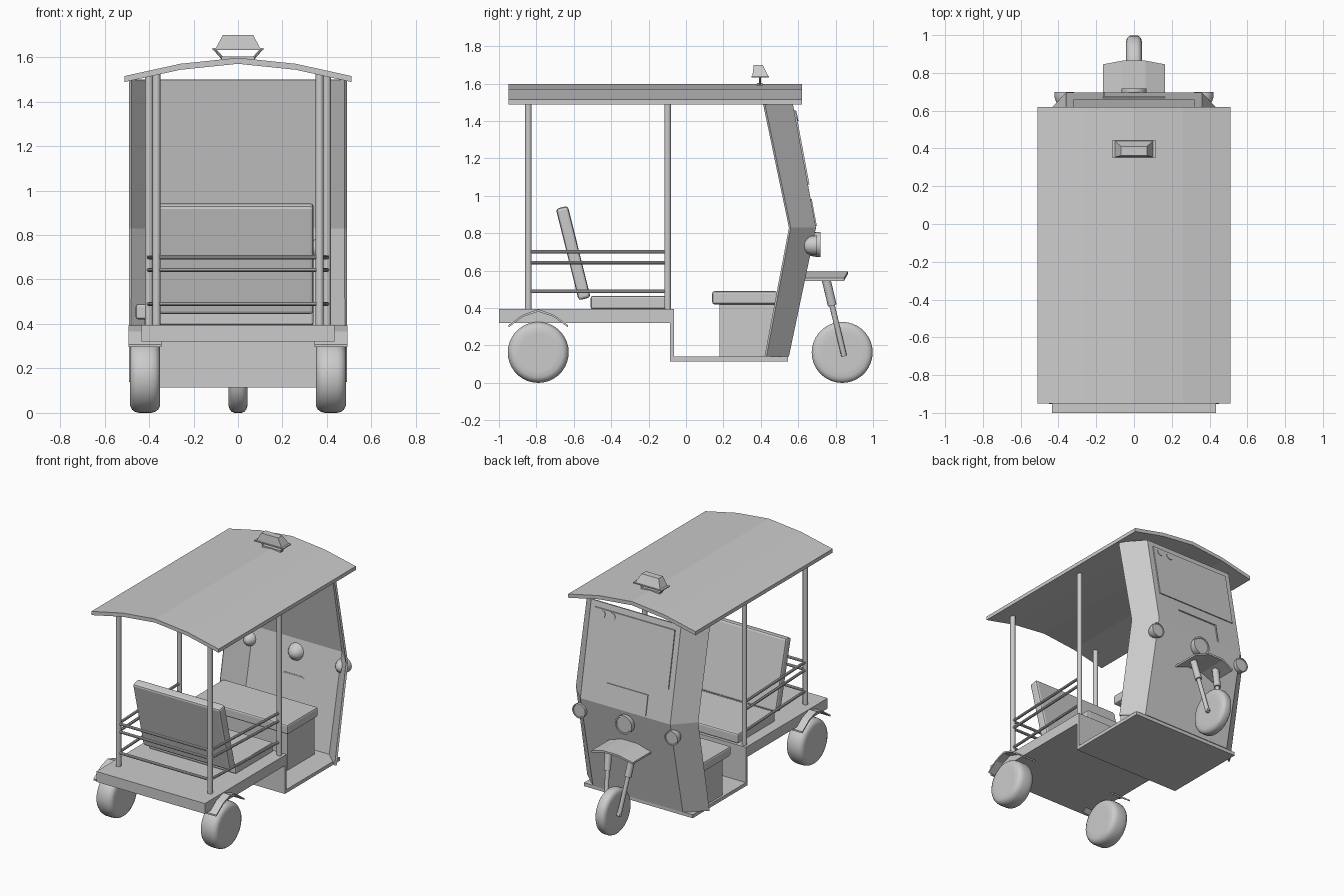
import bpy, bmesh, math
from mathutils import Vector

if "Cube" in bpy.data.objects:
    bpy.data.objects.remove(bpy.data.objects["Cube"])


def make(name, verts, faces, recalc=True):
    bm = bmesh.new()
    vs = [bm.verts.new(v) for v in verts]
    for f in faces:
        bm.faces.new([vs[i] for i in f])
    if recalc:
        bmesh.ops.recalc_face_normals(bm, faces=bm.faces)
    me = bpy.data.meshes.new(name)
    bm.to_mesh(me)
    bm.free()
    ob = bpy.data.objects.new(name, me)
    bpy.context.collection.objects.link(ob)
    return ob


def smooth(ob, angle=30):
    bpy.ops.object.select_all(action='DESELECT')
    ob.select_set(True)
    bpy.context.view_layer.objects.active = ob
    bpy.ops.object.shade_smooth_by_angle(angle=math.radians(angle))


def bevel(ob, width, segments=2):
    m = ob.modifiers.new("bevel", 'BEVEL')
    m.width, m.segments = width, segments


def extrude(name, pts, axis, lo, hi):
    """Closed 2D profile pushed along x (pts are y,z) or along y (pts are x,z)."""
    n = len(pts)
    place = (lambda p, t: (t, p[0], p[1])) if axis == 'x' else (lambda p, t: (p[0], t, p[1]))
    verts = [place(p, t) for t in (lo, hi) for p in pts]
    faces = [[i, (i + 1) % n, n + (i + 1) % n, n + i] for i in range(n)]
    return make(name, verts, faces + [range(n), range(n, 2 * n)])


def box(name, x0, x1, y0, y1, z0, z1):
    return extrude(name, [(y0, z0), (y1, z0), (y1, z1), (y0, z1)], 'x', x0, x1)


def lathe(name, prof, loc, direction, seg=32):
    """Revolve (radius, height) points round a direction; both ends are capped."""
    rot = Vector(direction).to_track_quat('Z', 'Y')
    verts = []
    for r, h in prof:
        for k in range(seg):
            a = 2 * math.pi * k / seg
            verts.append(Vector(loc) + rot @ Vector((r * math.cos(a), r * math.sin(a), h)))
    n = len(prof)
    faces = [[i * seg + k, i * seg + (k + 1) % seg, (i + 1) * seg + (k + 1) % seg, (i + 1) * seg + k]
             for i in range(n - 1) for k in range(seg)]
    ob = make(name, verts, faces + [range(seg), range((n - 1) * seg, n * seg)])
    smooth(ob, 35)
    return ob


def rod(name, a, b, r, seg=12):
    d = Vector(b) - Vector(a)
    return lathe(name, [(r, 0), (r, d.length)], a, d, seg)


def strip(pts, t):
    """Open polyline thickened downwards into a closed profile."""
    return pts + [(p[0], p[1] - t) for p in reversed(pts)]


# Roof canopy
extrude("roof", strip([(-.51, 1.515), (-.26, 1.57), (0, 1.597), (.26, 1.57), (.51, 1.515)], .027),
        'y', -.95, .62)

# Roof sign: plate, tapered body, struts
box("sign_plate", -.115, .115, .35, .445, 1.632, 1.64)
base = [(x, y, 1.64) for x, y in ((-.1, .355), (.1, .355), (.1, .44), (-.1, .44))]
top = [(x, y, 1.7) for x, y in ((-.068, .362), (.068, .362), (.068, .41), (-.068, .41))]
make("sign_body", base + top, [[0, 1, 2, 3], [4, 5, 6, 7]] +
     [[i, (i + 1) % 4, 4 + (i + 1) % 4, 4 + i] for i in range(4)])
box("sign_foot", -.075, .075, .38, .41, 1.58, 1.603)
for s in (-1, 1):
    rod("sign_strut", (s * .07, .395, 1.595), (s * .105, .395, 1.635), .006, 8)

# Rear deck, step and low floor
box("rear_deck", -.435, .435, -1, -.07, .32, .395)
box("step_wall", -.435, .435, -.085, -.065, .115, .395)
box("floor", -.435, .435, -.085, .545, .115, .14)

# Rear bench and tilted backrest
bevel(box("rear_seat", -.36, .34, -.51, -.08, .393, .465), .012)
back = box("rear_backrest", -.36, .34, -.033, .033, -.252, .252)
back.rotation_euler.x = math.radians(14)
back.location = (0, -.603, .694)
bevel(back, .015)

# Driver seat
box("driver_seat_base", -.42, .27, .18, .49, .14, .42)
bevel(box("driver_seat_cushion", -.46, .3, .14, .49, .42, .49), .012)

# Canopy posts and guard rails
RX, FX, RY, FY = .367, .4, -.843, -.098
for s in (-1, 1):
    rod("rear_post", (s * RX, RY, .39), (s * RX, RY, 1.53), .018)
    rod("front_post", (s * FX, FY, .39), (s * FX, FY, 1.52), .018)
for z in (.49, .643, .7):
    rod("back_rail", (-RX - .015, RY, z), (RX + .015, RY, z), .01, 10)
    for s in (-1, 1):
        rod("side_rail", (s * RX, RY, z), (s * FX, FY, z), .01, 10)

# Cab shell: folded front with angled side wings
rows = [(.14, .43, .55), (.83, .56, .695), (1.5, .42, .57)]
verts = [(x, y, z) for z, inner, front in rows
         for x, y in ((-.49, inner), (-.36, front), (.36, front), (.49, inner))]
faces = [[i + 4, i + 5, i + 1, i] for r in (0, 4) for i in (r, r + 1, r + 2)]
shell = make("cab_shell", verts, faces, False)
m = shell.modifiers.new("thickness", 'SOLIDIFY')
m.thickness, m.offset = .014, -1


def front_y(z):
    return .695 - (z - .83) * .125 / .67


# Windscreen frame, trim and small discs on the sloping upper face
def panel(name, x0, x1, z0, z1, t):
    return extrude(name, [(front_y(z0) - .005, z0), (front_y(z0) + t, z0),
                          (front_y(z1) + t, z1), (front_y(z1) - .005, z1)], 'x', x0, x1)


panel("windscreen", -.32, .32, 1.06, 1.46, .008)
panel("front_trim_top", -.165, .165, .975, .983, .006)
panel("front_trim_side", -.165, -.157, .84, .983, .006)
for x in (.18, .26):
    lathe("windscreen_disc", [(.028, 0), (.028, .012)], (x, front_y(1.425), 1.425), (0, 1, .19), 20)


# Round lamps with domed backs
def lamp(name, x, y, z, r):
    dome = [(max(.002, r * math.cos(a)), -.012 - r * 1.4 * math.sin(a))
            for a in (math.pi / 2 * (1 - k / 6) for k in range(7))]
    lathe(name, dome + [(r, 0), (r * .85, 0), (r * .82, -.004)], (x, y, z), (0, 1, 0), 24)


lamp("headlight", 0, .718, .74, .067)
for s in (-1, 1):
    lamp("side_lamp", s * .37, .7, .735, .052)


# Wheels
def wheel(name, x, y, hw):
    half = [(.1, 1), (.132, 1), (.148, .88), (.158, .68), (.163, .4)]
    prof = [(r, -h * hw) for r, h in half] + [(r, h * hw) for r, h in reversed(half)]
    lathe(name, prof, (x, y, .163), (1, 0, 0), 36)


wheel("front_wheel", 0, .835, .042)
arch = [(-.95, .308), (-.87, .366), (-.79, .393), (-.71, .366), (-.63, .308)]
for s in (-1, 1):
    wheel("rear_wheel", s * .418, -.79, .067)
    extrude("rear_fender", strip(arch, .012), 'x', s * .345, s * .492)

# Front fork, axle and mudguard
rod("front_axle", (-.068, .842, .155), (.068, .842, .155), .014)
for s in (-1, 1):
    rod("fork_lower", (s * .055, .845, .145), (s * .085, .775, .44), .015)
    rod("fork_upper", (s * .083, .782, .415), (s * .098, .745, .57), .024)
guard = extrude("front_mudguard", strip([(-.165, .56), (-.06, .595), (.06, .595), (.165, .56)], .014),
                'y', .63, .865)
for v in guard.data.vertices:
    if v.co.y > .8 and abs(v.co.x) > .1:
        v.co.y = .845
